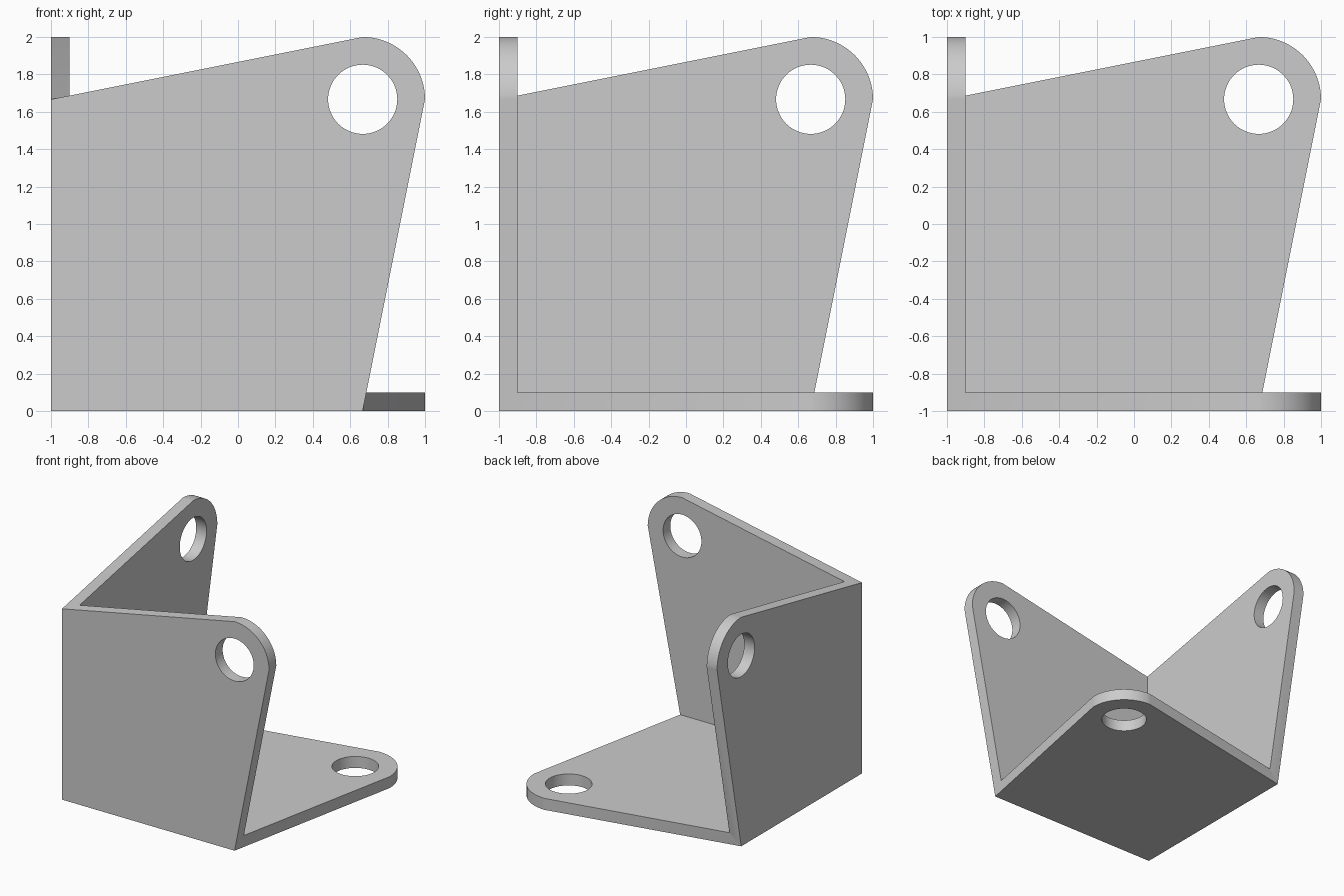
import bpy
import math
from mathutils import Vector

SIZE, THICK = 2.0, 0.1
LUG, HOLE = 1 / 3, 0.185          # outer lug radius, hole radius
CENTRE = SIZE - LUG               # lug centre along both plate axes
CORNER = Vector((-1, -1, 0))

cube = bpy.data.objects.get("Cube")
if cube:
    bpy.data.objects.remove(cube, do_unlink=True)

grey = bpy.data.materials.new("plain grey")
grey.use_nodes = True
colour = (0.6, 0.6, 0.6, 1)
grey.diffuse_color = colour
grey.node_tree.nodes["Principled BSDF"].inputs["Base Color"].default_value = colour


def arc(radius, sweep, steps):
    return [(CENTRE + radius * math.cos(sweep * i / steps),
             CENTRE + radius * math.sin(sweep * i / steps)) for i in range(steps + 1)]


def prism(name, outline, low, high, turn):
    """Extrude an outline, then cycle its axes so it lies on one of three planes."""
    def place(u, v, w):
        p = (u, v, w)
        return Vector(p[turn:] + p[:turn]) + CORNER
    n = len(outline)
    verts = [place(u, v, w) for w in (low, high) for u, v in outline]
    faces = [list(range(n))[::-1], list(range(n, 2 * n))]
    faces += [(i, (i + 1) % n, n + (i + 1) % n, n + i) for i in range(n)]
    mesh = bpy.data.meshes.new(name)
    mesh.from_pydata(verts, [], faces)
    mesh.materials.append(grey)
    obj = bpy.data.objects.new(name, mesh)
    bpy.context.collection.objects.link(obj)
    return obj


def combine(target, tool, operation):
    bpy.context.view_layer.objects.active = target
    mod = target.modifiers.new(operation.lower(), "BOOLEAN")
    mod.operation, mod.solver, mod.object = operation, "EXACT", tool
    bpy.ops.object.modifier_apply(modifier=mod.name)
    bpy.data.objects.remove(tool, do_unlink=True)


# Three identical lugged plates: base, front wall and side wall
plate_outline = [(0, 0), (CENTRE, 0)] + arc(LUG, math.pi / 2, 24) + [(0, CENTRE)]
hole_outline = arc(HOLE, math.tau, 64)[:-1]
plates = []
for turn, name in enumerate(("corner_bracket", "side_plate", "front_plate")):
    plate = prism(name, plate_outline, 0, THICK, turn)
    cutter = prism("hole_cutter", hole_outline, -THICK, 2 * THICK, turn)
    cutter.hide_render = True
    combine(plate, cutter, "DIFFERENCE")
    plates.append(plate)

# Weld the plates into one bracket
bracket = plates[0]
for plate in plates[1:]:
    combine(bracket, plate, "UNION")

bpy.ops.object.select_all(action="DESELECT")
bracket.select_set(True)
bpy.context.view_layer.objects.active = bracket
bpy.ops.object.shade_smooth_by_angle(angle=math.radians(30))
